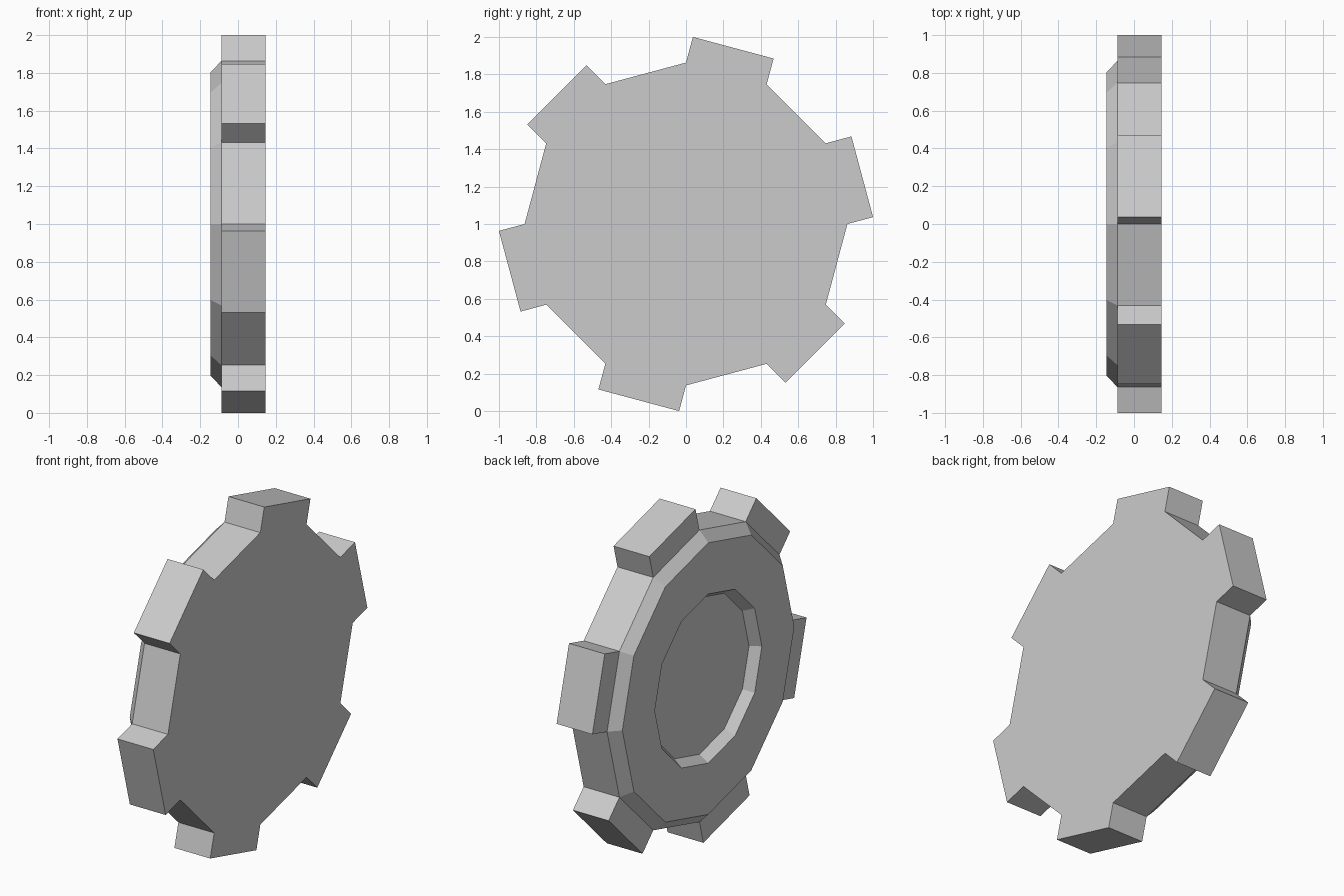
import bpy, bmesh, math
from mathutils import Vector

if "Cube" in bpy.data.objects:
    bpy.data.objects.remove(bpy.data.objects["Cube"])

SIDES = 12
CENTRE_Z = 1.0
# (x, radius) profile from the flat face, over the rim, to the recess floor
PROFILE = [(0.146, 0.863), (-0.088, 0.863), (-0.146, 0.803),
           (-0.146, 0.50), (-0.088, 0.463)]
TOOTH_HEIGHT = 0.142

bm = bmesh.new()


def ring(x, radius):
    step = math.tau / SIDES
    return [bm.verts.new((x, radius * math.cos(i * step),
                          CENTRE_Z + radius * math.sin(i * step)))
            for i in range(SIDES)]


# Body: twelve-sided disc with bevelled rim and shallow recess
rings = [ring(x, r) for x, r in PROFILE]
bm.faces.new(rings[0])
bm.faces.new(list(reversed(rings[-1])))
rim = []
for level, (a, b) in enumerate(zip(rings, rings[1:])):
    for i in range(SIDES):
        j = (i + 1) % SIDES
        face = bm.faces.new((a[i], b[i], b[j], a[j]))
        if level == 0:
            rim.append(face)

# Teeth: every other rim side pushed straight outwards
teeth = bmesh.ops.extrude_discrete_faces(bm, faces=rim[0::2])["faces"]
for face in teeth:
    c = face.calc_center_median()
    outward = Vector((0, c.y, c.z - CENTRE_Z)).normalized()
    bmesh.ops.translate(bm, verts=face.verts[:], vec=outward * TOOTH_HEIGHT)

bmesh.ops.recalc_face_normals(bm, faces=bm.faces[:])
mesh = bpy.data.meshes.new("gear_wheel")
bm.to_mesh(mesh)
bm.free()
bpy.context.collection.objects.link(bpy.data.objects.new("gear_wheel", mesh))
